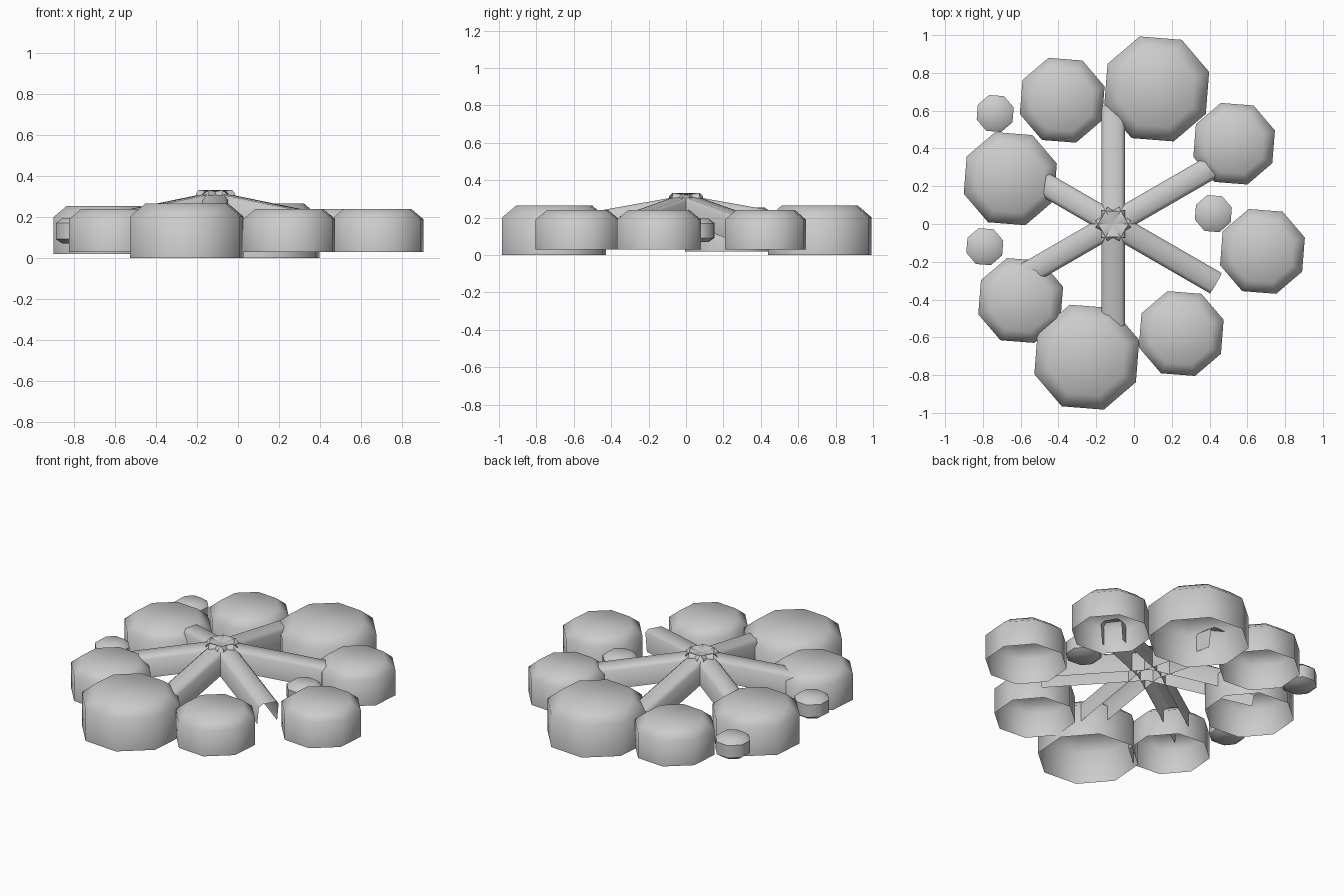
import bpy
from math import radians, cos, sin, pi

if "Cube" in bpy.data.objects:
    bpy.data.objects.remove(bpy.data.objects["Cube"])


def make(name, verts, faces):
    mesh = bpy.data.meshes.new(name)
    mesh.from_pydata(verts, [], faces)
    obj = bpy.data.objects.new(name, mesh)
    bpy.context.collection.objects.link(obj)
    bpy.ops.object.select_all(action='DESELECT')
    obj.select_set(True)
    bpy.context.view_layer.objects.active = obj
    bpy.ops.object.shade_smooth_by_angle(angle=radians(50))
    return obj


def stone(name, x, y, rings, cap_bottom=False):
    # eight-sided stone from (radius, z) rings, capped on top
    n = 8
    verts = []
    for r, z in rings:
        for i in range(n):
            a = radians(18) + i * 2 * pi / n
            verts.append((x + r * cos(a), y + r * sin(a), z))
    faces = []
    for k in range(len(rings) - 1):
        for i in range(n):
            j = (i + 1) % n
            faces.append((k*n + i, k*n + j, k*n + n + j, k*n + n + i))
    top = (len(rings) - 1) * n
    faces.append(tuple(range(top, top + n)))
    if cap_bottom:
        faces.append(tuple(reversed(range(n))))
    return make(name, verts, faces)


# Ring of large open-bottomed stones: x, y, radius, bottom, top
large = [
    (0.12, 0.715, 0.292, 0.0, 0.265),
    (-0.25, -0.705, 0.292, 0.0, 0.265),
    (-0.655, 0.24, 0.259, 0.02, 0.255),
    (-0.38, 0.655, 0.236, 0.03, 0.24),
    (0.53, 0.425, 0.227, 0.03, 0.24),
    (0.68, -0.145, 0.236, 0.03, 0.24),
    (0.25, -0.58, 0.236, 0.03, 0.24),
    (-0.60, -0.405, 0.236, 0.03, 0.24),
]
for i, (x, y, r, z0, z1) in enumerate(large):
    wall = z0 + (z1 - z0) * 0.76
    stone(f"large_stone_{i + 1}", x, y, [(r, z0), (r, wall), (r * 0.73, z1)])

# Small closed pebbles
for i, (x, y) in enumerate([(-0.735, 0.585), (-0.79, -0.12), (0.42, 0.055)]):
    stone(f"pebble_{i + 1}", x, y,
          [(0.07, 0.07), (0.103, 0.092), (0.103, 0.17), (0.07, 0.195)], True)

# Six logs leaning on the centre, each an open-bottomed channel
profile = [(0.062, -0.13), (0.062, -0.018), (0.042, 0.0),
           (-0.042, 0.0), (-0.062, -0.018), (-0.062, -0.13)]
ends = [(-0.07, 0.333), (0.63, 0.208)]
for i in range(6):
    a = radians(30 + 60 * i)
    verts = []
    for d, z in ends:
        for s, h in profile:
            dd = d + h * 0.18     # ends square to the sloping axis
            verts.append((-0.11 + dd * cos(a) + s * sin(a),
                          dd * sin(a) - s * cos(a), z + h))
    faces = [(k, k + 6, k + 7, k + 1) for k in range(5)]
    make(f"log_{i + 1}", verts, faces)
